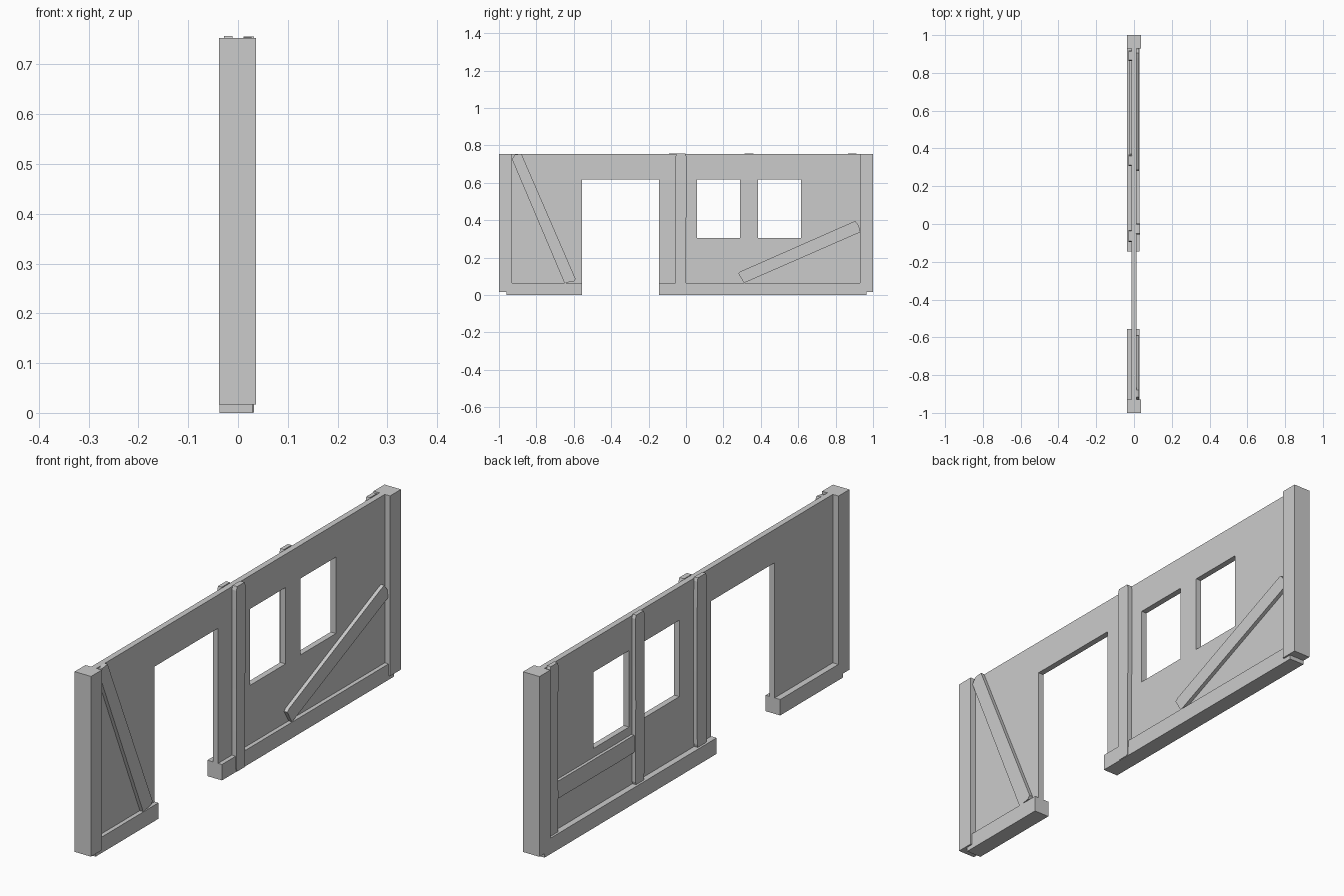
import bpy
import bmesh
import random
from mathutils import Vector

random.seed(4)
if "Cube" in bpy.data.objects:
    bpy.data.objects.remove(bpy.data.objects["Cube"])

grey = bpy.data.materials.new("plain grey")
grey.use_nodes = True
grey.diffuse_color = (0.6, 0.6, 0.6, 1)
grey.node_tree.nodes["Principled BSDF"].inputs["Base Color"].default_value = (0.6, 0.6, 0.6, 1)


def finish(name, bm):
    bmesh.ops.recalc_face_normals(bm, faces=bm.faces)
    mesh = bpy.data.meshes.new(name)
    bm.to_mesh(mesh)
    bm.free()
    mesh.materials.append(grey)
    obj = bpy.data.objects.new(name, mesh)
    bpy.context.collection.objects.link(obj)
    return obj


def thicken(bm, depth):
    """Extrude all flat faces along x."""
    result = bmesh.ops.extrude_face_region(bm, geom=bm.faces[:])
    moved = [v for v in result["geom"] if isinstance(v, bmesh.types.BMVert)]
    bmesh.ops.translate(bm, verts=moved, vec=(depth, 0, 0))


def plate(name, outline, x0, x1):
    """Extrude a (y, z) outline between two x positions."""
    bm = bmesh.new()
    bm.faces.new([bm.verts.new((x0, y, z)) for y, z in outline])
    thicken(bm, x1 - x0)
    return finish(name, bm)


def box(name, x, y, z):
    return plate(name, [(y[0], z[0]), (y[1], z[0]), (y[1], z[1]), (y[0], z[1])], *x)


def plank(name, start, end, width, x0, x1, wobble=0.003):
    """Rough-hewn plank with uneven edges and clipped corners."""
    a, b = Vector(start), Vector(end)
    run = b - a
    side = Vector((-run.y, run.x)).normalized() * width / 2
    stations = (0, 0.02, 0.22, 0.45, 0.7, 0.88, 0.98, 1)
    edges = []
    for sign in (1, -1):
        edge = []
        for t in stations:
            inset = 0.8 if t in (0, 1) else 1 - random.random() * wobble / width * 2
            edge.append(tuple(a + run * t + side * sign * inset))
        edges.append(edge)
    return plate(name, edges[0] + edges[1][::-1], x0, x1)


# Wall panel, laid out as cells so the doorway and windows stay open
ys = [-0.94, -0.555, -0.145, 0.06, 0.29, 0.385, 0.615, 0.94]
zs = [0.06, 0.305, 0.617, 0.753]
bm = bmesh.new()
grid = [[bm.verts.new((-0.012, y, z)) for z in zs] for y in ys]
for i in range(len(ys) - 1):
    for j in range(len(zs) - 1):
        doorway = i == 1 and j < 2
        window = i in (3, 5) and j == 1
        if not (doorway or window):
            bm.faces.new((grid[i][j], grid[i + 1][j], grid[i + 1][j + 1], grid[i][j + 1]))
bmesh.ops.delete(bm, geom=[v for v in bm.verts if not v.link_faces], context='VERTS')
thicken(bm, 0.024)
finish("wall_panel", bm)

# Corner posts and sills
for name, y in (("front_post", (-1, -0.93)), ("back_post", (0.93, 1))):
    box(name, (-0.038, 0.036), y, (0.017, 0.753))
for name, y in (("front_sill", (-0.96, -0.555)), ("back_sill", (-0.145, 0.965))):
    box(name, (-0.037, 0.029), y, (0, 0.065))

# Planks on the left face: one upright and two diagonal braces
plank("left_upright", (-0.027, 0.001), (-0.027, 0.756), 0.06, 0.011, 0.032)
plate("front_brace", [(-0.93, 0.725), (-0.915, 0.75), (-0.88, 0.755), (-0.59, 0.085),
                      (-0.6, 0.073), (-0.65, 0.064)], 0.011, 0.027)
plate("back_brace", [(0.28, 0.115), (0.31, 0.064), (0.93, 0.335), (0.925, 0.37),
                     (0.905, 0.395), (0.88, 0.385), (0.29, 0.125)], 0.011, 0.027)

# Planks on the right face: three uprights and a short rail
for name, y, width in (("door_upright", -0.063, 0.065),
                       ("window_upright", 0.337, 0.06),
                       ("corner_upright", 0.89, 0.055)):
    plank(name, (y, 0.063), (y, 0.757), width, -0.028, -0.011)
plank("window_rail", (0.36, 0.233), (0.87, 0.233), 0.073, -0.024, -0.011, 0.002)
